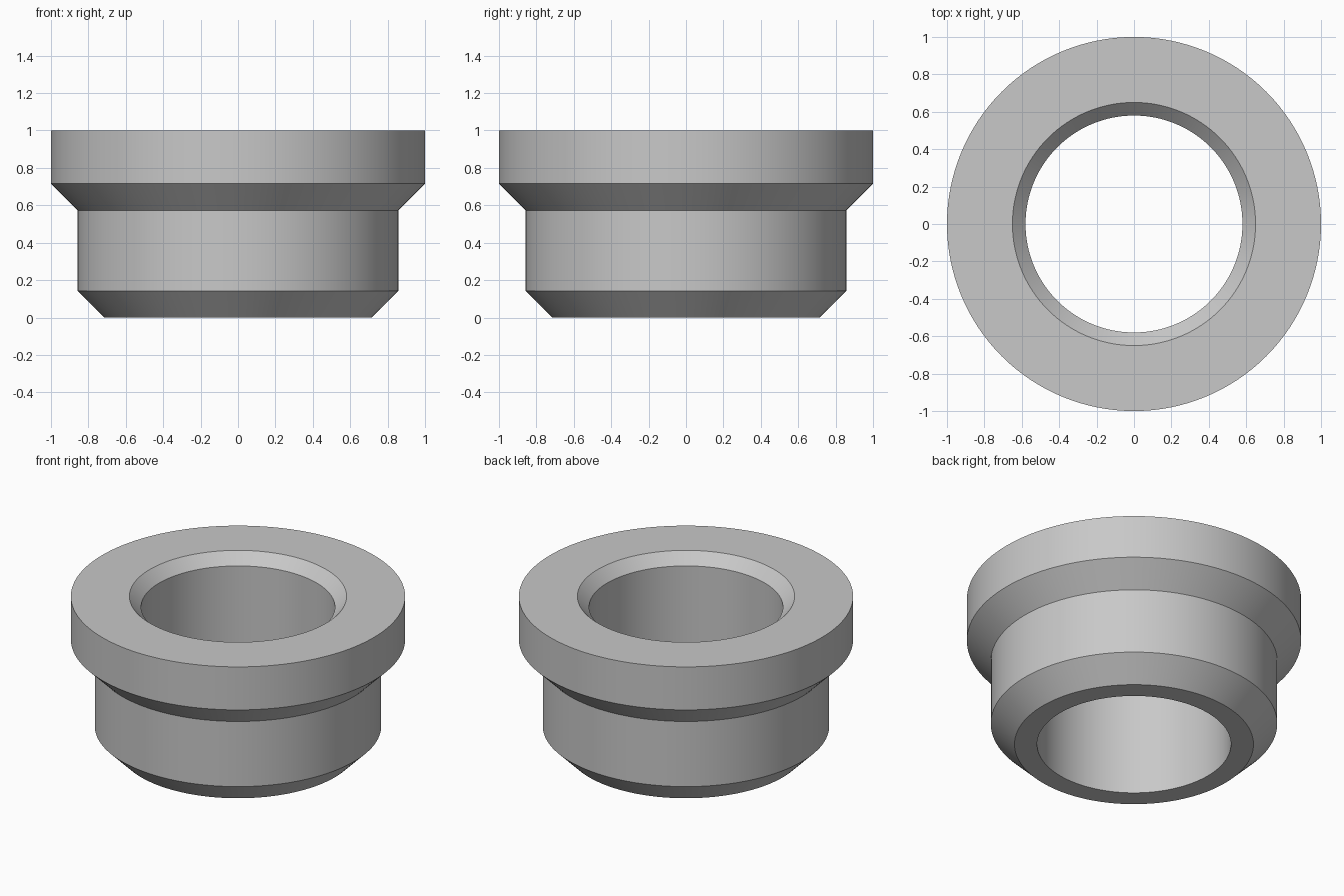
import bpy
import bmesh
import math

cube = bpy.data.objects.get("Cube")
if cube:
    bpy.data.objects.remove(cube, do_unlink=True)

# Plain grey metal
grey = bpy.data.materials.new("light_grey")
grey.use_nodes = True
colour = (0.58, 0.58, 0.58, 1)
grey.diffuse_color = colour
grey.node_tree.nodes["Principled BSDF"].inputs["Base Color"].default_value = colour

# Closed cross-section of the bushing as (radius, height)
PROFILE = [
    (0.58, 0), (0.715, 0),             # bottom ring
    (0.857, 0.143), (0.857, 0.573),    # lower chamfer and sleeve
    (1, 0.716), (1, 1),                # sloped shoulder and flange
    (0.65, 1), (0.58, 0.93),           # top ring and bore chamfer
]


def lathe(name, profile, segments):
    """Revolve a closed profile about the z axis."""
    bm = bmesh.new()
    rings = []
    for i in range(segments):
        a = math.tau * i / segments
        rings.append([bm.verts.new((r * math.cos(a), r * math.sin(a), z)) for r, z in profile])
    for i, ring in enumerate(rings):
        following = rings[(i + 1) % segments]
        for j in range(len(profile)):
            k = (j + 1) % len(profile)
            bm.faces.new((ring[j], following[j], following[k], ring[k]))
    bmesh.ops.recalc_face_normals(bm, faces=bm.faces[:])
    mesh = bpy.data.meshes.new(name)
    bm.to_mesh(mesh)
    bm.free()
    obj = bpy.data.objects.new(name, mesh)
    bpy.context.collection.objects.link(obj)
    return obj


# Flanged bushing
bushing = lathe("flanged_bushing", PROFILE, 128)
bushing.data.materials.append(grey)
bpy.ops.object.select_all(action="DESELECT")
bushing.select_set(True)
bpy.context.view_layer.objects.active = bushing
bpy.ops.object.shade_smooth_by_angle(angle=math.radians(30))
